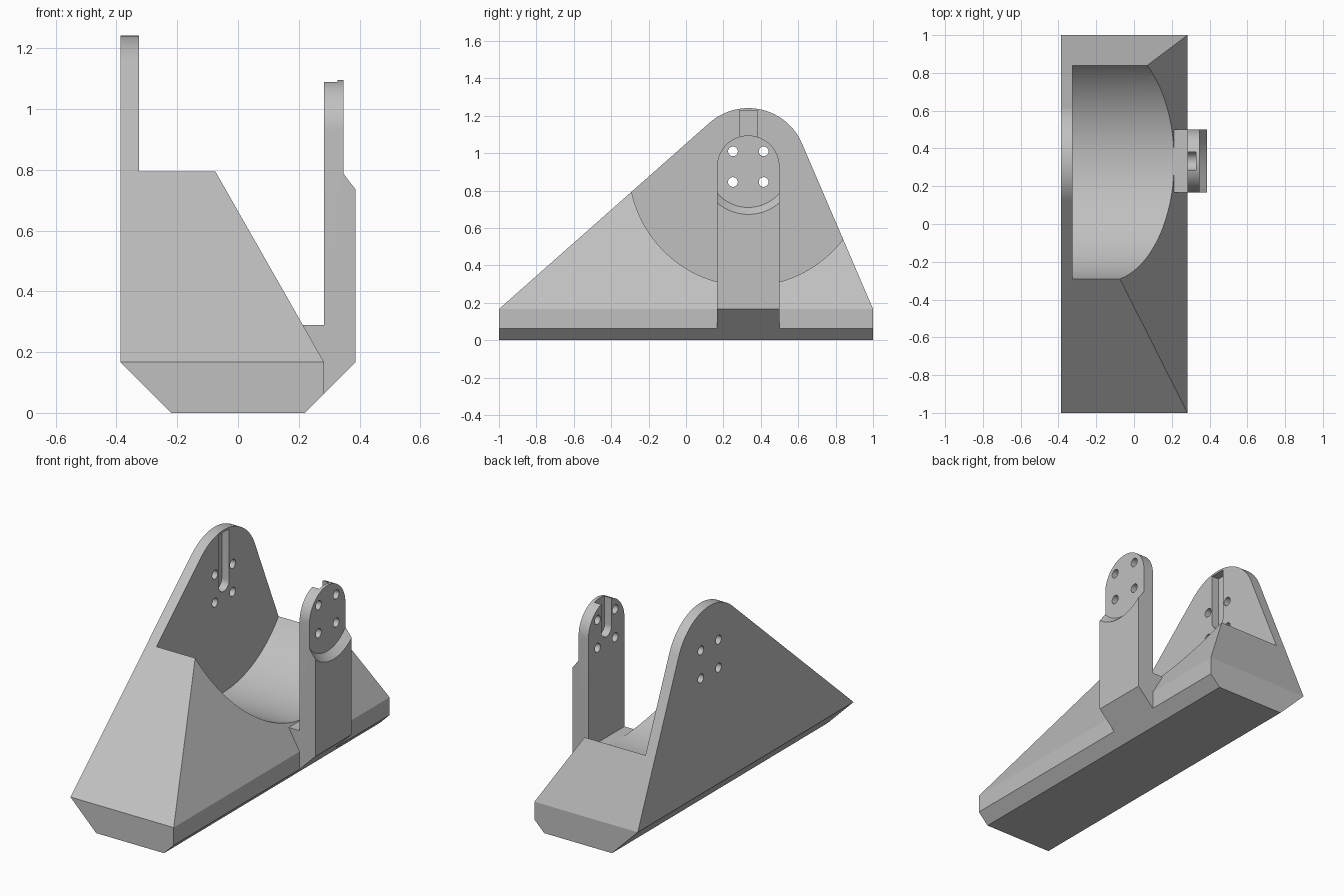
import bpy, bmesh, math
from mathutils import Vector

if "Cube" in bpy.data.objects:
    bpy.data.objects.remove(bpy.data.objects["Cube"], do_unlink=True)

grey = bpy.data.materials.new("plain grey")
grey.use_nodes = True
grey.diffuse_color = (0.53, 0.53, 0.53, 1)
grey.node_tree.nodes["Principled BSDF"].inputs["Base Color"].default_value = grey.diffuse_color

CY, CZ = 0.333, 0.928        # shared axis of the cradle, rounded tops and bolt holes
OUT, IN = 0.387, 0.283       # outer and inner face of the upright
PLATE = -0.325               # inner face of the tall plate
FOOT = 0.167                 # height of the base edge, also half width of the upright


def loft(name, rings):
    """Solid skinned through matching rings of points."""
    bm = bmesh.new()
    rows = [[bm.verts.new(p) for p in ring] for ring in rings]
    for a, b in zip(rows, rows[1:]):
        for i in range(len(a)):
            j = (i + 1) % len(a)
            bm.faces.new((a[i], a[j], b[j], b[i]))
    bm.faces.new(rows[0])
    bm.faces.new(rows[-1])
    bmesh.ops.recalc_face_normals(bm, faces=bm.faces)
    mesh = bpy.data.meshes.new(name)
    bm.to_mesh(mesh)
    bm.free()
    mesh.materials.append(grey)
    obj = bpy.data.objects.new(name, mesh)
    bpy.context.collection.objects.link(obj)
    return obj


def along_x(name, yz, x0, x1):
    return loft(name, [[(x, y, z) for y, z in yz] for x in (x0, x1)])


def along_y(name, xz, y0, y1):
    return loft(name, [[(x, y, z) for x, z in xz] for y in (y0, y1)])


def arc(y, z, r, start, end, n):
    return [(y + r * math.cos(start + (end - start) * i / n),
             z + r * math.sin(start + (end - start) * i / n)) for i in range(n + 1)]


def circle(y, z, r, n):
    return arc(y, z, r, 0, math.tau, n)[:-1]


def combine(obj, tool, operation="DIFFERENCE"):
    mod = obj.modifiers.new("cut", "BOOLEAN")
    mod.operation, mod.solver, mod.object = operation, "EXACT", tool
    bpy.context.view_layer.objects.active = obj
    bpy.ops.object.modifier_apply(modifier=mod.name)
    bpy.data.objects.remove(tool, do_unlink=True)


def tangent_angle(y, z, r, side):
    """Angle on the crown circle where a line from (y, z) touches it."""
    d = Vector((y - CY, z - CZ))
    return math.atan2(d.y, d.x) + side * math.acos(r / d.length)


def drill(obj, x0, x1):
    for dy in (-0.082, 0.082):
        for dz in (-0.082, 0.082):
            combine(obj, along_x("drill", circle(CY + dy, CZ + dz, 0.026, 24), x0, x1))


def slot(obj, x0, x1, top):
    half = 0.048
    outline = arc(CY, CZ, half, math.pi, math.tau, 16) + [(CY + half, top), (CY - half, top)]
    combine(obj, along_x("slot", outline, x0, x1))


# Body with tall plate: tangent-sided outline trimmed by the sloping cross-section
crown = 0.313
right = tangent_angle(1, FOOT, crown, 1)
left = tangent_angle(-1, FOOT, crown, -1) % math.tau
outline = [(-1, 0), (1, 0), (1, FOOT)] + arc(CY, CZ, crown, right, left, 40) + [(-1, FOOT)]
body = along_x("body_and_plate", outline, -0.6, 0.6)
section = [(-OUT, FOOT), (FOOT - OUT, 0), (OUT - FOOT, 0), (IN, IN - OUT + FOOT),
           (IN, FOOT), (PLATE, 1.234), (PLATE, 1.4), (-OUT, 1.4)]
combine(body, along_y("section", section, -1.2, 1.2), "INTERSECT")

# Round cradle, bolt holes and slot in the body
combine(body, along_x("cradle", circle(CY, CZ, 0.638, 128), PLATE, 0.6))
drill(body, -0.5, -0.2)
slot(body, PLATE - 0.047, PLATE + 0.02, 1.228)

# Upright with rounded top, chamfered foot and a web joining the slope
outline = [(CY - FOOT, 0), (CY + FOOT, 0)] + arc(CY, CZ, FOOT, 0, math.pi, 32)
upright = along_x("upright", outline, 0, 0.6)
section = [(0.25, 0.07), (IN, IN - OUT + FOOT), (OUT, FOOT), (OUT, 1.3), (IN, 1.3),
           (IN, 0.29), (0.211, 0.29), (0.211, 0.2)]
combine(upright, along_y("section", section, -0.2, 0.8), "INTERSECT")

# Flared round recess on the outer face of the upright
flare = [(0.347, 0.218), (OUT, 0.255), (OUT + 0.04, 0.292)]
combine(upright, loft("recess", [[(x, y, z) for y, z in circle(CY, CZ, r, 96)] for x, r in flare]))
drill(upright, 0.2, 0.5)
slot(upright, IN - 0.02, IN + 0.045, 1.3)

# Smooth round walls, sharp edges
bpy.ops.object.select_all(action="DESELECT")
for obj in (body, upright):
    obj.select_set(True)
    bpy.context.view_layer.objects.active = obj
bpy.ops.object.shade_smooth_by_angle(angle=math.radians(20))
